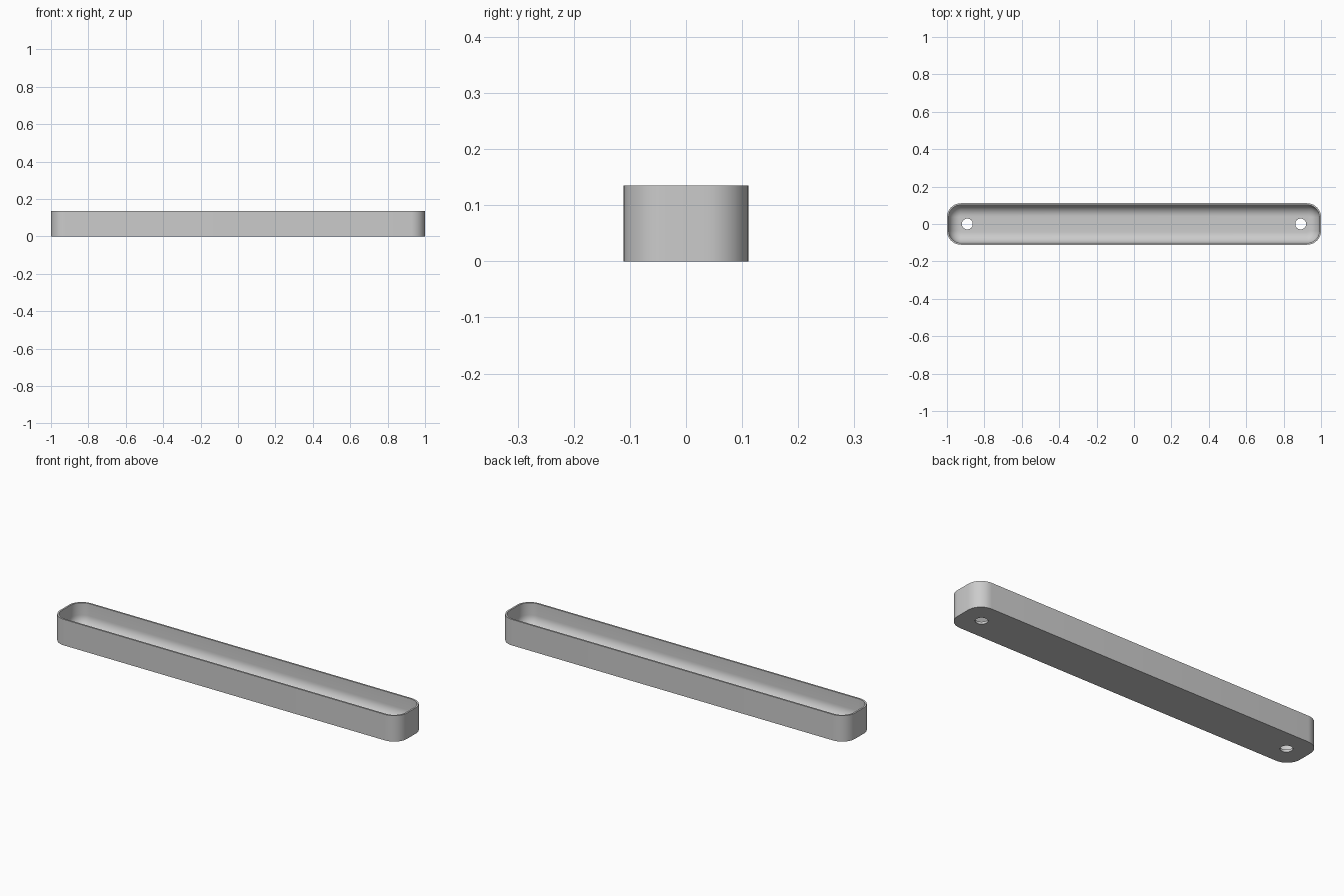
import bpy, bmesh, math
from math import sin, cos, pi

cube = bpy.data.objects.get("Cube")
if cube:
    bpy.data.objects.remove(cube)

HALF_X, HALF_Y, HEIGHT = 1.0, 0.111, 0.135
CORNER, WALL, FLOOR, FILLET = 0.075, 0.009, 0.012, 0.06
HOLE_X, HOLE_R = 0.891, 0.029
STEPS = 10

grey = bpy.data.materials.new("light grey")
grey.use_nodes = True
colour = (0.6, 0.6, 0.6, 1)
grey.diffuse_color = colour
grey.node_tree.nodes["Principled BSDF"].inputs["Base Color"].default_value = colour


def ring(bm, inset, z):
    """Rounded rectangle, moved inward by inset."""
    r = CORNER - inset
    verts = []
    for q, (sx, sy) in enumerate([(1, 1), (-1, 1), (-1, -1), (1, -1)]):
        for i in range(STEPS + 1):
            a = (q + i / STEPS) * pi / 2
            verts.append(bm.verts.new((sx * (HALF_X - CORNER) + r * cos(a),
                                       sy * (HALF_Y - CORNER) + r * sin(a), z)))
    return verts


# Tray shell: outer wall, thin rim, inner wall with a rounded foot
bm = bmesh.new()
profile = [(0, 0), (0, HEIGHT), (WALL, HEIGHT)]
for i in range(STEPS + 1):
    a = i / STEPS * pi / 2
    profile.append((WALL + FILLET * (1 - cos(a)), FLOOR + FILLET * (1 - sin(a))))
rings = [ring(bm, inset, z) for inset, z in profile]
for low, high in zip(rings, rings[1:]):
    for i in range(len(low)):
        j = (i + 1) % len(low)
        bm.faces.new((low[i], low[j], high[j], high[i]))
bm.faces.new(rings[0][::-1])
bm.faces.new(rings[-1])
bmesh.ops.recalc_face_normals(bm, faces=bm.faces)
mesh = bpy.data.meshes.new("tray")
bm.to_mesh(mesh)
bm.free()
mesh.materials.append(grey)
tray = bpy.data.objects.new("tray", mesh)
bpy.context.collection.objects.link(tray)

# Screw holes through the floor at both ends
for side in (-1, 1):
    bpy.ops.mesh.primitive_cylinder_add(vertices=32, radius=HOLE_R, depth=0.1,
                                        location=(side * HOLE_X, 0, 0))
    cutter = bpy.context.object
    cutter.name = "hole_cutter"
    cutter.hide_render = True
    cutter.data.materials.append(grey)
    bpy.ops.object.select_all(action='DESELECT')
    tray.select_set(True)
    bpy.context.view_layer.objects.active = tray
    cut = tray.modifiers.new("screw hole", 'BOOLEAN')
    cut.operation = 'DIFFERENCE'
    cut.solver = 'EXACT'
    cut.object = cutter
    bpy.ops.object.modifier_apply(modifier=cut.name)
    bpy.data.objects.remove(cutter)

bpy.ops.object.shade_smooth_by_angle(angle=math.radians(35))
